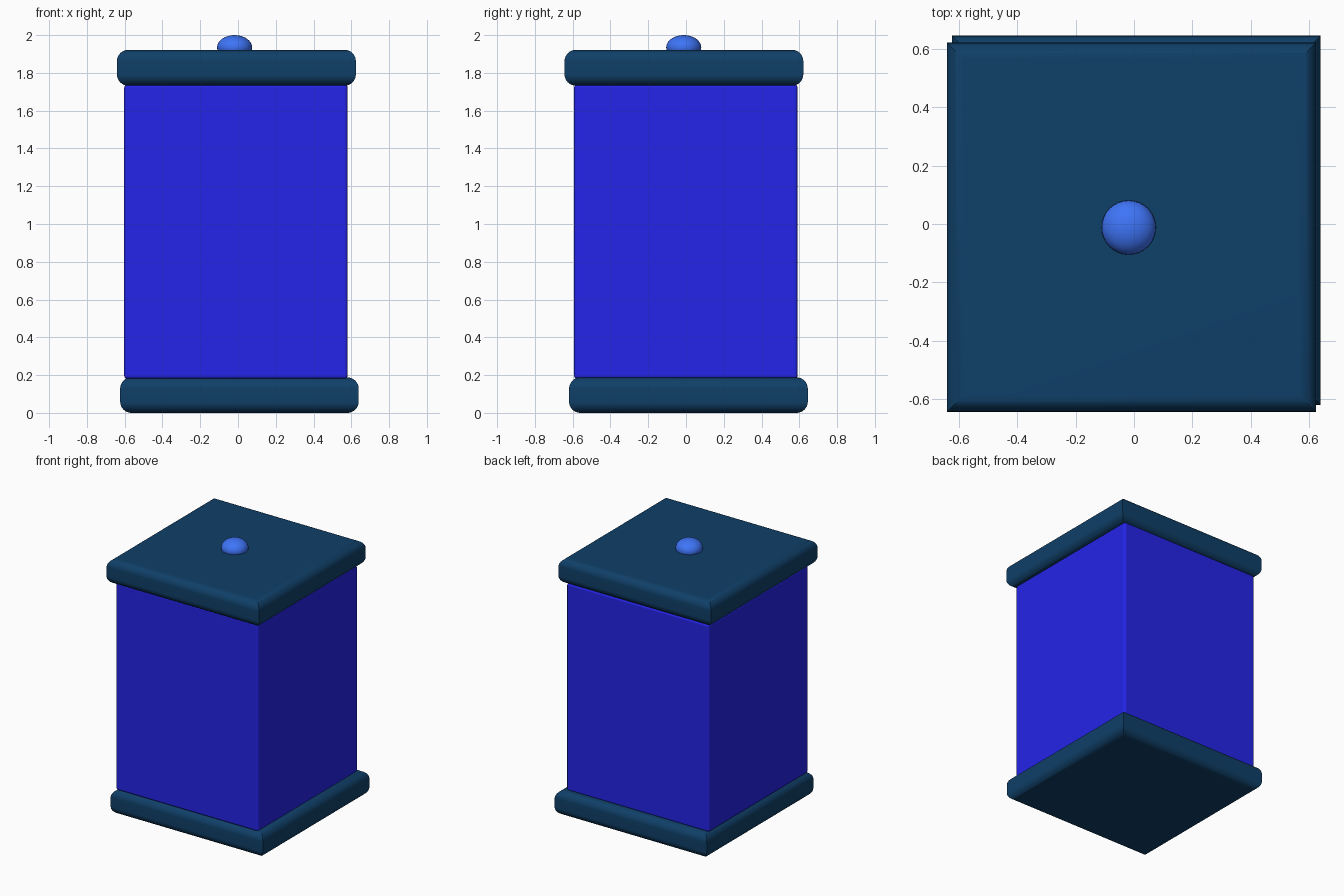
import bpy, bmesh
from mathutils import Matrix, Vector

if "Cube" in bpy.data.objects:
    bpy.data.objects.remove(bpy.data.objects["Cube"])


def finish(bm, name, color):
    me = bpy.data.meshes.new(name)
    bm.to_mesh(me)
    bm.free()
    ob = bpy.data.objects.new(name, me)
    bpy.context.collection.objects.link(ob)
    mat = bpy.data.materials.new(name + "_colour")
    mat.diffuse_color = color
    mat.use_nodes = True
    mat.node_tree.nodes["Principled BSDF"].inputs["Base Color"].default_value = mat.diffuse_color
    me.materials.append(mat)
    bpy.ops.object.select_all(action='DESELECT')
    ob.select_set(True)
    bpy.context.view_layer.objects.active = ob
    bpy.ops.object.shade_smooth_by_angle()
    return ob


def box(name, lo, hi, bevel, segments, color, level_edges_only):
    lo, hi = Vector(lo), Vector(hi)
    bm = bmesh.new()
    bmesh.ops.create_cube(bm, size=1, matrix=Matrix.LocRotScale((lo + hi) / 2, None, hi - lo))
    edges = [e for e in bm.edges
             if not level_edges_only or abs(e.verts[0].co.z - e.verts[1].co.z) < 1e-4]
    bmesh.ops.bevel(bm, geom=edges, offset=bevel, segments=segments,
                    profile=0.5, affect='EDGES')
    ob = finish(bm, name, color)
    # Weighted normals keep the large faces evenly shaded
    wn = ob.modifiers.new("flat_faces", 'WEIGHTED_NORMAL')
    wn.keep_sharp = True
    return ob


NAVY = (0.0048, 0.05, 0.138, 1)
BLUE = (0.018, 0.018, 0.82, 1)
LIGHT = (0.048, 0.175, 0.93, 1)

# Slabs: rounded rims with sharp mitred corners, slightly offset from each other
box("base", (-0.624, -0.619, 0), (0.639, 0.645, 0.188), 0.06, 8, NAVY, True)
box("lid", (-0.641, -0.643, 1.732), (0.624, 0.621, 1.922), 0.06, 8, NAVY, True)

# Main body with a small edge bevel
box("body", (-0.603, -0.593, 0.18), (0.581, 0.591, 1.739), 0.018, 3, BLUE, False)

# Squashed round knob on the lid
bm = bmesh.new()
bmesh.ops.create_uvsphere(bm, u_segments=32, v_segments=16, radius=1,
                          matrix=Matrix.LocRotScale((-0.018, -0.012, 1.935), None,
                                                    (0.093, 0.093, 0.065)))
finish(bm, "knob", LIGHT)
